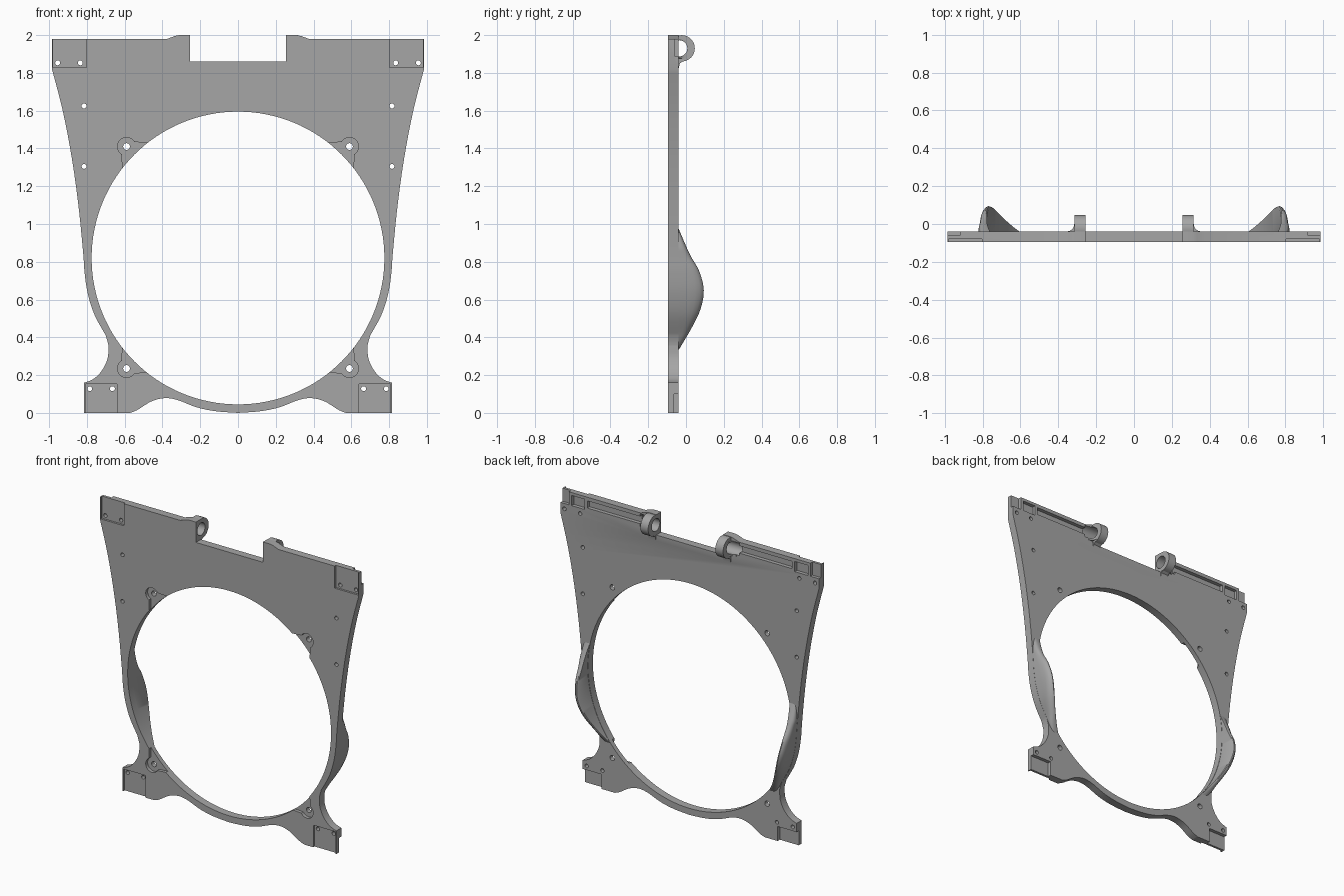
import bpy, bmesh, math

if "Cube" in bpy.data.objects:
    bpy.data.objects.remove(bpy.data.objects["Cube"])

FRONT, BACK = -0.094, -0.04      # plate faces along y
HOLE_Z, HOLE_R = 0.82, 0.775     # large round opening

grey = bpy.data.materials.new("plain grey")
grey.use_nodes = True
grey.diffuse_color = (0.38, 0.38, 0.38, 1)
grey.node_tree.nodes["Principled BSDF"].inputs["Base Color"].default_value = grey.diffuse_color


def spline(pts, steps=6):
    """Smooth curve through the given points."""
    p = [pts[0]] + pts + [pts[-1]]
    out = []
    for a, b, c, d in zip(p, p[1:], p[2:], p[3:]):
        for i in range(steps):
            t = i / steps
            out.append(tuple(0.5 * (2 * q + (r - o) * t + (2 * o - 5 * q + 4 * r - s) * t * t
                                    + (3 * q - o - 3 * r + s) * t ** 3)
                             for o, q, r, s in zip(a, b, c, d)))
    return out + [pts[-1]]


def circle(cx, cy, r, n=24, start=0, sweep=360):
    count = n if sweep == 360 else n + 1
    angles = [math.radians(start + sweep * i / n) for i in range(count)]
    return [(cx + r * math.cos(a), cy + r * math.sin(a)) for a in angles]


def rect(x0, z0, x1, z1):
    return [(x0, z0), (x1, z0), (x1, z1), (x0, z1)]


def prism(bm, pts, lo, hi, axis="y", mirror=False):
    """Extrude a flat profile along an axis, optionally on both sides."""
    place = {"y": lambda p, h: (p[0], h, p[1]),
             "x": lambda p, h: (h, p[0], p[1]),
             "z": lambda p, h: (p[0], p[1], h)}[axis]
    for side in ((1, -1) if mirror else (1,)):
        rings = []
        for h in (lo, hi):
            ring = []
            for p in pts:
                x, y, z = place(p, h)
                ring.append(bm.verts.new((side * x, y, z)))
            rings.append(ring)
        a, b = rings
        bm.faces.new(a)
        bm.faces.new(b)
        for i in range(len(a)):
            j = (i + 1) % len(a)
            bm.faces.new((a[i], a[j], b[j], b[i]))


def finish(bm, name):
    bmesh.ops.recalc_face_normals(bm, faces=bm.faces[:])
    mesh = bpy.data.meshes.new(name)
    bm.to_mesh(mesh)
    bm.free()
    mesh.materials.append(grey)
    obj = bpy.data.objects.new(name, mesh)
    bpy.context.collection.objects.link(obj)
    return obj


def select(obj):
    bpy.ops.object.select_all(action="DESELECT")
    obj.select_set(True)
    bpy.context.view_layer.objects.active = obj


def combine(target, bm, operation):
    tool = finish(bm, "helper")
    tool.hide_render = True
    mod = target.modifiers.new("combine", "BOOLEAN")
    mod.operation, mod.solver, mod.object = operation, "EXACT", tool
    select(target)
    bpy.ops.object.modifier_apply(modifier=mod.name)
    bpy.data.objects.remove(tool)


# Plate outline, one half from the top middle round to the bottom middle
side_curve = spline([(0.985, 1.82), (0.928, 1.6), (0.88, 1.35), (0.845, 1.1), (0.82, 0.85),
                     (0.812, 0.74), (0.795, 0.63), (0.76, 0.52), (0.70, 0.41)])
waist = spline([(0.686, 0.36), (0.69, 0.29), (0.72, 0.225), (0.765, 0.18), (0.815, 0.16)])
foot = spline([(0.57, 0), (0.53, 0.017), (0.46, 0.06), (0.39, 0.078), (0.32, 0.068),
               (0.22, 0.03), (0.12, 0.009), (0, 0)])
half = ([(0.255, 1.86), (0.255, 2.0), (0.31, 2.0), (0.335, 1.995), (0.375, 1.98), (0.985, 1.98)]
        + side_curve + waist + [(0.815, 0)] + foot)
bm = bmesh.new()
prism(bm, half + [(-x, z) for x, z in reversed(half[:-1])], FRONT, BACK)
plate = finish(bm, "mounting_plate")

# Hinge lugs on the back of the top edge
bm = bmesh.new()
prism(bm, circle(-0.023, 1.93, 0.0695, 48), 0.256, 0.315, "x", True)
combine(plate, bm, "UNION")

# Gusset below each lug and fillet beside it
bm = bmesh.new()
prism(bm, [(-0.05, 1.82), (-0.04, 1.82), (-0.032, 1.85), (-0.01, 1.866), (-0.01, 1.92), (-0.05, 1.92)],
      0.257, 0.314, "x", True)
combine(plate, bm, "UNION")
bm = bmesh.new()
prism(bm, [(0.31, -0.05)] + [(0.31, -0.001)] + circle(0.355, 0, 0.039, 8, 180, 90) + [(0.355, -0.05)],
      1.875, 1.975, "z", True)
combine(plate, bm, "UNION")

# Round opening and screw holes
bm = bmesh.new()
prism(bm, circle(0, HOLE_Z, HOLE_R, 128), -0.2, 0.2)
for x, z, r in ((0.815, 1.625, 0.013), (0.815, 1.305, 0.013), (0.955, 1.853, 0.013),
                (0.835, 1.853, 0.013), (0.785, 0.128, 0.013), (0.665, 0.128, 0.013),
                (0.59, 1.41, 0.018), (0.59, 0.235, 0.018)):
    prism(bm, circle(x, z, r, 20), -0.2, 0.2, mirror=True)
combine(plate, bm, "DIFFERENCE")

# Front recesses: corner pads and teardrop screw seats
bm = bmesh.new()
prism(bm, rect(0.802, 1.828, 0.98, 2.1), -0.2, FRONT + 0.014, mirror=True)
prism(bm, rect(0.64, -0.1, 0.808, 0.152), -0.2, FRONT + 0.014, mirror=True)
seat = circle(0.59, 1.41, 0.048, 20, -60, 210) + [(0.48, 1.43), (0.45, 1.25), (0.612, 1.30)]
prism(bm, seat, -0.2, FRONT + 0.022, mirror=True)
prism(bm, [(x, 1.645 - z) for x, z in seat], -0.2, FRONT + 0.022, mirror=True)
combine(plate, bm, "DIFFERENCE")

# Back pockets at the four corners and the groove along the top
bm = bmesh.new()
prism(bm, rect(0.92, 1.89, 1.1, 2.1), -0.062, 0.1, mirror=True)
prism(bm, rect(0.80, 1.89, 0.9, 1.96), -0.064, 0.1, mirror=True)
prism(bm, rect(0.67, -0.1, 0.9, 0.1), -0.064, 0.1, mirror=True)
prism(bm, rect(0.37, 1.905, 0.78, 1.955), -0.066, 0.1, mirror=True)
combine(plate, bm, "DIFFERENCE")

# Bore through the lugs
bm = bmesh.new()
prism(bm, circle(-0.036, 1.93, 0.043, 32), 0.2, 0.38, "x", True)
combine(plate, bm, "DIFFERENCE")


# Curved guard wings behind both sides of the ring
def outline_x(z):
    edge = side_curve + waist
    for (x0, z0), (x1, z1) in zip(edge, edge[1:]):
        if z1 <= z <= z0:
            return x1 + (x0 - x1) * (z - z1) / max(z0 - z1, 1e-6)
    return 0.7


crest = spline([(0.98, -0.041), (0.90, -0.007), (0.83, 0.025), (0.75, 0.07), (0.65, 0.094),
                (0.55, 0.077), (0.45, 0.03), (0.33, -0.041)])
for side, label in ((1, "left"), (-1, "right")):
    bm = bmesh.new()
    rings = []
    for z, top in crest:
        inner = math.sqrt(HOLE_R ** 2 - (z - HOLE_Z) ** 2) + 0.002
        width = min(outline_x(z) - inner - 0.001, 0.045)
        rise = top + 0.05
        section = [(0, 0), (0, 0.93), (0.12, 0.985), (0.3, 1), (0.55, 0.96), (0.8, 0.86),
                   (0.95, 0.68), (1, 0.45), (1, 0)]
        rings.append([bm.verts.new((side * (inner + width * u), -0.05 + rise * v, z))
                      for u, v in section])
    for a, b in zip(rings, rings[1:]):
        for i in range(len(a)):
            j = (i + 1) % len(a)
            bm.faces.new((a[i], a[j], b[j], b[i]))
    bm.faces.new(rings[0])
    bm.faces.new(rings[-1])
    wing = finish(bm, label + "_guard_wing")
    select(wing)
    bpy.ops.object.shade_smooth_by_angle(angle=math.radians(35))

select(plate)
bpy.ops.object.shade_smooth_by_angle(angle=math.radians(25))
